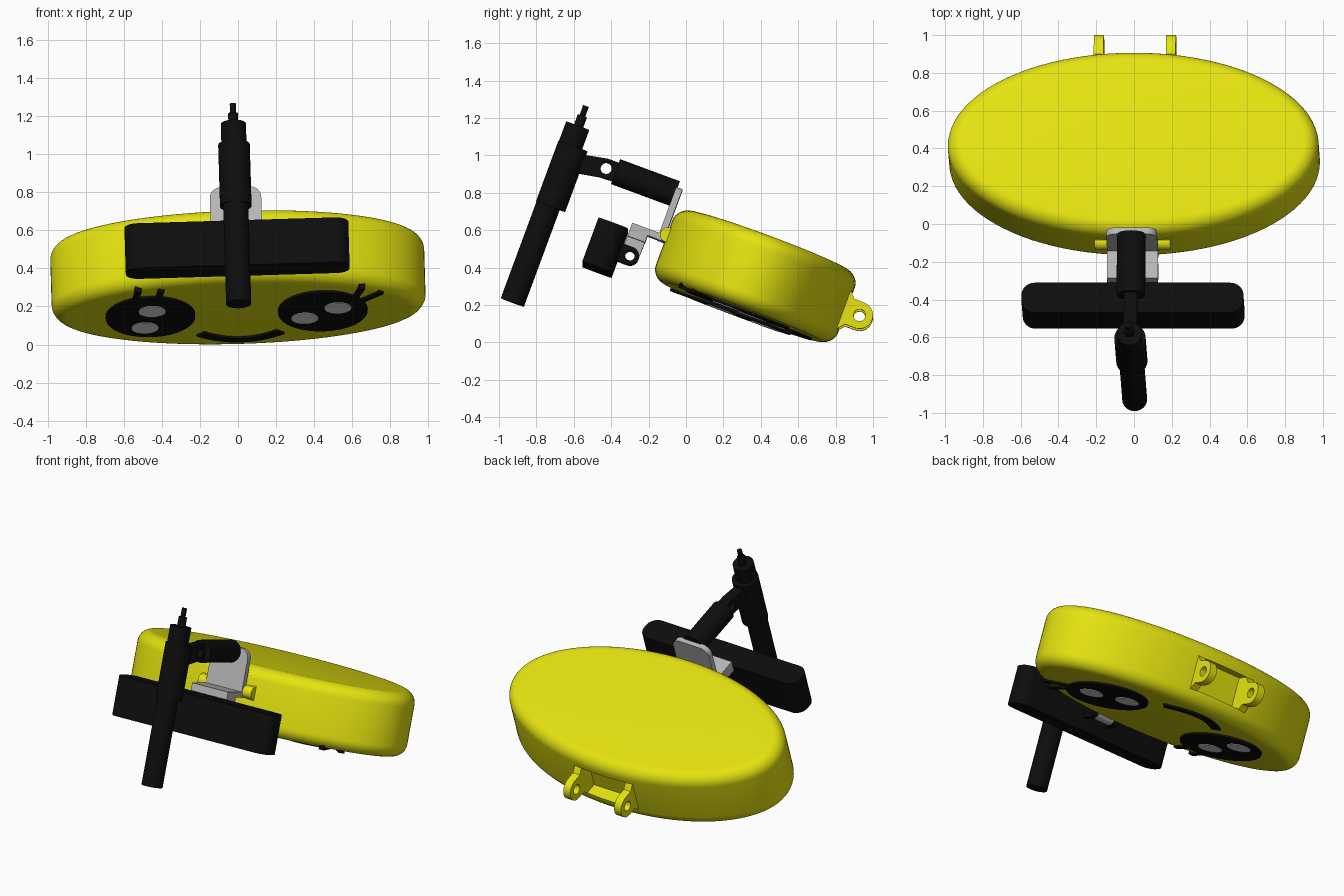
import bpy, bmesh
from math import radians, cos, sin, pi
from mathutils import Matrix, Vector

if "Cube" in bpy.data.objects:
    bpy.data.objects.remove(bpy.data.objects["Cube"])

# The whole assembly is modelled level, then tilted as one
TILT = (Matrix.Translation((0.01, 0, 0)) @ Matrix.Rotation(radians(-1.7), 4, 'Y')
        @ Matrix.Rotation(radians(-20.3), 4, 'X'))


def material(name, rgb):
    m = bpy.data.materials.new(name)
    m.diffuse_color = (*rgb, 1)
    m.use_nodes = True
    m.node_tree.nodes["Principled BSDF"].inputs["Base Color"].default_value = m.diffuse_color
    return m


YELLOW = material("bright yellow", (0.78, 0.77, 0.005))
BLACK = material("black", (0.004, 0.004, 0.004))
GREY = material("light grey", (0.48, 0.48, 0.48))
WHITE = material("white", (0.85, 0.85, 0.85))


def loft(name, rings, mat):
    """Skin a stack of equal-length rings and cap both ends."""
    bm = bmesh.new()
    rows = [[bm.verts.new(TILT @ Vector(p)) for p in r] for r in rings]
    n = len(rows[0])
    for a, b in zip(rows, rows[1:]):
        for i in range(n):
            j = (i + 1) % n
            bm.faces.new((a[i], a[j], b[j], b[i]))
    bm.faces.new(rows[0])
    bm.faces.new(rows[-1])
    bmesh.ops.recalc_face_normals(bm, faces=bm.faces)
    me = bpy.data.meshes.new(name)
    bm.to_mesh(me)
    bm.free()
    ob = bpy.data.objects.new(name, me)
    bpy.context.collection.objects.link(ob)
    me.materials.append(mat)
    return ob


def prism(name, pts, axis, lo, hi, mat):
    """Extrude a 2D outline along x, y or z."""
    place = {'x': lambda a, b, t: (t, a, b), 'y': lambda a, b, t: (a, t, b),
             'z': lambda a, b, t: (a, b, t)}[axis]
    return loft(name, [[place(a, b, t) for a, b in pts] for t in (lo, hi)], mat)


def ellipse(cx, cy, rx, ry=None, n=40):
    ry = ry or rx
    return [(cx + rx * cos(2 * pi * i / n), cy + ry * sin(2 * pi * i / n)) for i in range(n)]


def arc(cx, cy, r, a0, a1, n=14):
    return [(cx + r * cos(radians(a0 + (a1 - a0) * i / n)),
             cy + r * sin(radians(a0 + (a1 - a0) * i / n))) for i in range(n + 1)]


def round_rect(x0, x1, y0, y1, r):
    return (arc(x1 - r, y0 + r, r, -90, 0, 8) + arc(x1 - r, y1 - r, r, 0, 90, 8)
            + arc(x0 + r, y1 - r, r, 90, 180, 8) + arc(x0 + r, y0 + r, r, 180, 270, 8))


def stroke(path, r):
    """Outline of a thick line through the path points."""
    left, right = [], []
    for i, p in enumerate(path):
        d = Vector(path[min(i + 1, len(path) - 1)]) - Vector(path[max(i - 1, 0)])
        d.normalize()
        left.append((p[0] - d.y * r, p[1] + d.x * r))
        right.append((p[0] + d.y * r, p[1] - d.x * r))
    return left + right[::-1]


def cut(ob, cutter):
    mod = ob.modifiers.new("cut", 'BOOLEAN')
    mod.operation = 'DIFFERENCE'
    mod.object = cutter
    bpy.context.view_layer.objects.active = ob
    bpy.ops.object.modifier_apply(modifier=mod.name)
    bpy.data.objects.remove(cutter)


def drill(ob, y, z, r):
    cut(ob, prism("drill", ellipse(y, z, r, n=24), 'x', -0.9, 0.9, BLACK))


# Rounded oval body with a pocket in the rear
LOW, HIGH, R = 0.255, 0.665, 0.08
steps = [i * pi / 16 for i in range(9)]
profile = [(R * (1 - sin(a)), LOW + R * (1 - cos(a))) for a in steps]
profile += [(R * (1 - cos(a)), HIGH - R * (1 - sin(a))) for a in steps]
body = loft("body", [[(x, y, z) for x, y in ellipse(0, 0.225, 0.982 - d, 0.52 - d, 96)]
                     for d, z in profile], YELLOW)
cut(body, prism("pocket", [(0.66, 0.35), (0.9, 0.35), (0.9, 0.56), (0.66, 0.56)],
                'x', -0.165, 0.165, YELLOW))

# Rear hinge ears, and the small front hinge ears
ear = [(0.68, 0.33), (0.735, 0.345), (0.765, 0.38)] + arc(0.822, 0.452, 0.072, -85, 85) + \
      [(0.765, 0.525), (0.735, 0.56), (0.68, 0.575)]
for side in (-1, 1):
    drill(prism("rear_ear", ear, 'x', side * 0.165, side * 0.217, YELLOW), 0.822, 0.452, 0.032)
    prism("front_ear", [(-0.25, 0.42)] + arc(-0.29, 0.5, 0.04, -90, -270) + [(-0.25, 0.58)],
          'x', side * 0.13, side * 0.2, YELLOW)

# Face plates on the underside: eyes, highlights, lashes and mouth
FACE = LOW - 0.012
for name, cx, cy in (("left_eye", -0.465, 0.21), ("right_eye", 0.44, 0.2)):
    prism(name, ellipse(cx, cy, 0.235, 0.295, 56), 'z', FACE, LOW + 0.03, BLACK)
for cx, cy in ((-0.455, 0.115), (-0.495, 0.36), (0.52, 0.144), (0.345, 0.285)):
    prism("eye_highlight", ellipse(cx, cy, 0.072, 0.083, 32), 'z', FACE - 0.004, LOW, WHITE)
for a, b in (((-0.545, 0), (-0.525, -0.18)), ((-0.425, 0), (-0.405, -0.18)),
             ((0.6, 0.06), (0.65, -0.13)), ((0.63, 0.08), (0.75, -0.05))):
    prism("eyelash", stroke([a, b], 0.017), 'z', FACE, LOW + 0.04, BLACK)
smile = [(0.21 * t / 10 + 0.005, 0.595 - 0.1 * (t / 10) ** 2) for t in range(-10, 11)]
prism("mouth", stroke(smile, 0.03), 'z', FACE, LOW + 0.03, BLACK)

# Grey angle bracket: upright plate, stepped ledge and pivot lugs
prism("bracket_plate", arc(0.075, 0.70, 0.06, 0, 90, 8) + arc(-0.075, 0.70, 0.06, 90, 180, 8)
      + [(-0.135, 0.46), (0.135, 0.46)], 'y', -0.336, -0.3, GREY)
prism("bracket_ledge", [(-0.49, 0.422), (-0.39, 0.422), (-0.39, 0.462), (-0.28, 0.462),
                        (-0.28, 0.497), (-0.49, 0.497)], 'x', -0.135, 0.135, GREY)
lug = [(-0.49, 0.43)] + arc(-0.441, 0.33, 0.048, 180, 360) + [(-0.39, 0.43)]
drill(prism("bracket_lug", lug, 'x', -0.06, 0.06, GREY), -0.441, 0.33, 0.026)

# Black cross bar with rounded corners and its pivot ears
prism("cross_bar", round_rect(-0.588, 0.588, -0.665, -0.498, 0.07), 'z', 0.2, 0.45, BLACK)
bar_ear = [(-0.51, 0.28)] + arc(-0.441, 0.328, 0.049, -90, 90) + [(-0.51, 0.377)]
for side in (-1, 1):
    drill(prism("bar_ear", bar_ear, 'x', side * 0.065, side * 0.1, BLACK), -0.441, 0.328, 0.026)

# Arm cylinder and drilled link to the upright tube
prism("arm", ellipse(0, 0.726, 0.076, 0.071), 'y', -0.67, -0.33, BLACK)
link = [(-0.9, 0.645), (-0.85, 0.648), (-0.74, 0.668), (-0.65, 0.672),
        (-0.65, 0.776), (-0.73, 0.776), (-0.879, 0.747), (-0.9, 0.745)]
drill(prism("arm_link", link, 'x', -0.035, 0.035, BLACK), -0.723, 0.724, 0.03)

# Upright tube with rear sleeve and stepped tip
for name, cy, r, lo, hi in (("tube", -0.945, 0.066, -0.122, 0.886),
                            ("sleeve", -0.931, 0.083, 0.43, 0.775),
                            ("tip_collar", -0.94, 0.026, 0.88, 0.945),
                            ("tip_pin", -0.94, 0.016, 0.94, 1.0)):
    prism(name, ellipse(0, cy, r), 'z', lo, hi, BLACK)

# Smooth curved walls, keep hard edges
bpy.ops.object.select_all(action='SELECT')
bpy.context.view_layer.objects.active = body
bpy.ops.object.shade_smooth_by_angle(angle=radians(32))
